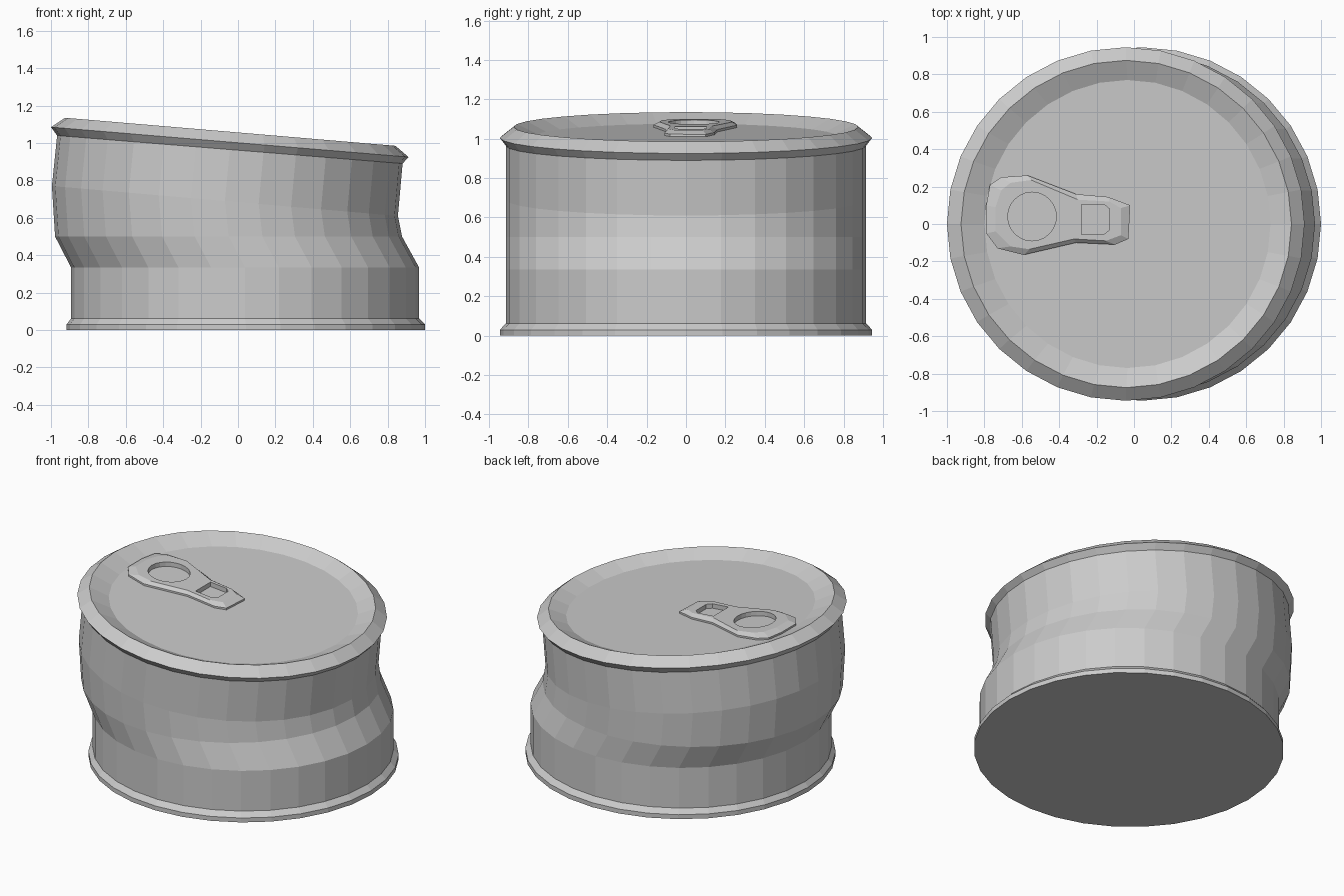
import bpy, bmesh
from math import sin, cos, tau

if "Cube" in bpy.data.objects:
    bpy.data.objects.remove(bpy.data.objects["Cube"])

SIDES = 32


def finish(name, bm):
    bmesh.ops.recalc_face_normals(bm, faces=bm.faces)
    mesh = bpy.data.meshes.new(name)
    bm.to_mesh(mesh)
    bm.free()
    obj = bpy.data.objects.new(name, mesh)
    bpy.context.collection.objects.link(obj)
    return obj


def lid_z(x, offset):
    # height of the tilted rim plane, plus an offset
    return 1.135 - 0.085 * (x + 0.925) + offset


def bridge(bm, a, b):
    n = len(a)
    for i in range(n):
        bm.faces.new((a[i], a[(i + 1) % n], b[(i + 1) % n], b[i]))


# Can body: each ring is left x, left z, right x, right z, y radius
rings = [
    (-0.917, 0.0, 1.0, 0.0, 0.945),
    (-0.917, 0.03, 1.0, 0.03, 0.945),
    (-0.893, 0.062, 0.968, 0.062, 0.915),
    (-0.893, 0.335, 0.968, 0.335, 0.915),
    (-0.978, 0.50, 0.877, 0.50, 0.915),
    (-0.995, 0.77, 0.855, 0.61, 0.915),
    (-0.967, 1.04, 0.88, 0.89, 0.915),
    (-1.0, 1.085, 0.912, 0.925, 0.945),
    (-0.925, 1.135, 0.842, 0.985, 0.875),
    (-0.80, lid_z(-0.80, -0.048), 0.73, lid_z(0.73, -0.048), 0.77),
]
bm = bmesh.new()
loops = []
for xl, zl, xr, zr, ry in rings:
    loop = []
    for i in range(SIDES):
        c, s = cos(tau * i / SIDES), sin(tau * i / SIDES)
        t = (c + 1) / 2
        loop.append(bm.verts.new((xl + (xr - xl) * t, ry * s, zl + (zr - zl) * t)))
    loops.append(loop)
for a, b in zip(loops, loops[1:]):
    bridge(bm, a, b)
bm.faces.new(loops[0])
bm.faces.new(loops[-1])
finish("can_body", bm)

# Pull tab: sloped outline with a finger hole and a rivet hole
outer = [(-0.79, 0.10), (-0.77, 0.21), (-0.71, 0.25), (-0.57, 0.26), (-0.31, 0.16),
         (-0.14, 0.145), (-0.02, 0.10), (-0.03, -0.08), (-0.10, -0.11),
         (-0.31, -0.10), (-0.59, -0.165), (-0.73, -0.13), (-0.79, -0.05)]
inner = [(-0.74, 0.09), (-0.71, 0.18), (-0.66, 0.22), (-0.55, 0.235), (-0.30, 0.13),
         (-0.13, 0.12), (-0.07, 0.085), (-0.07, -0.06), (-0.15, -0.09),
         (-0.32, -0.08), (-0.56, -0.135), (-0.66, -0.12), (-0.74, -0.04)]
finger_hole = [(-0.545 + 0.13 * cos(tau * i / 24), 0.04 + 0.13 * sin(tau * i / 24))
               for i in range(24)]
rivet_hole = [(-0.28, 0.105), (-0.16, 0.105), (-0.13, 0.08),
              (-0.13, -0.03), (-0.16, -0.055), (-0.28, -0.055)]
LOW, MID, TOP = -0.05, -0.036, -0.018
bm = bmesh.new()


def outline(points, offset):
    return [bm.verts.new((x, y, lid_z(x, offset))) for x, y in points]


base, shoulder, top = outline(outer, LOW), outline(outer, MID), outline(inner, TOP)
bridge(bm, base, shoulder)
bridge(bm, shoulder, top)
edges = [bm.edges.get((top[i - 1], top[i])) for i in range(len(top))]
for hole in (finger_hole, rivet_hole):
    upper, lower = outline(hole, TOP), outline(hole, LOW)
    bridge(bm, upper, lower)
    edges += [bm.edges.get((upper[i - 1], upper[i])) for i in range(len(upper))]
bmesh.ops.triangle_fill(bm, use_beauty=True, use_dissolve=False, edges=edges)
finish("pull_tab", bm)
